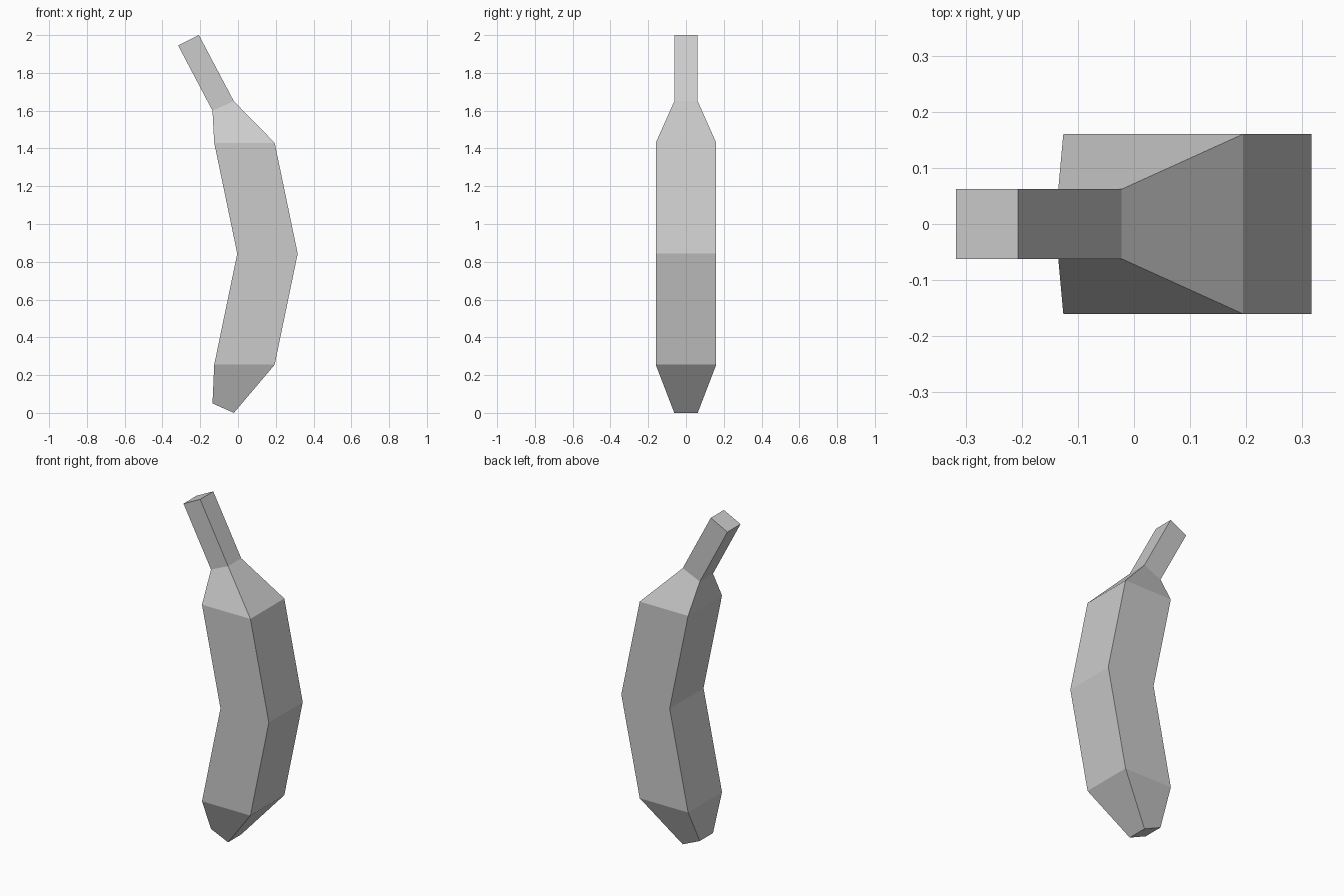
import bpy, bmesh

if "Cube" in bpy.data.objects:
    bpy.data.objects.remove(bpy.data.objects["Cube"])

# Square cross-sections from base to stem tip:
# (inner x, inner z, outer x, outer z, half depth in y)
SECTIONS = [
    (-0.135, 0.050, -0.022, 0.000, 0.062),   # blossom end
    (-0.126, 0.255, 0.194, 0.255, 0.160),    # lower body
    (-0.004, 0.843, 0.316, 0.843, 0.160),    # middle of the bend
    (-0.126, 1.430, 0.194, 1.430, 0.160),    # upper body
    (-0.135, 1.600, -0.022, 1.650, 0.062),   # neck
    (-0.317, 1.945, -0.207, 2.000, 0.062),   # stem tip
]


def loft(name, sections):
    bm = bmesh.new()
    rings = [[bm.verts.new(p) for p in ((xi, -d, zi), (xo, -d, zo),
                                       (xo, d, zo), (xi, d, zi))]
             for xi, zi, xo, zo, d in sections]
    for a, b in zip(rings, rings[1:]):
        for i in range(4):
            j = (i + 1) % 4
            bm.faces.new((a[i], a[j], b[j], b[i]))
    bm.faces.new(rings[0][::-1])
    bm.faces.new(rings[-1])
    bmesh.ops.recalc_face_normals(bm, faces=bm.faces)
    mesh = bpy.data.meshes.new(name)
    bm.to_mesh(mesh)
    bm.free()
    obj = bpy.data.objects.new(name, mesh)
    bpy.context.collection.objects.link(obj)
    return obj


# Whole fruit with its stem as one closed, flat-shaded skin
loft("banana", SECTIONS)
